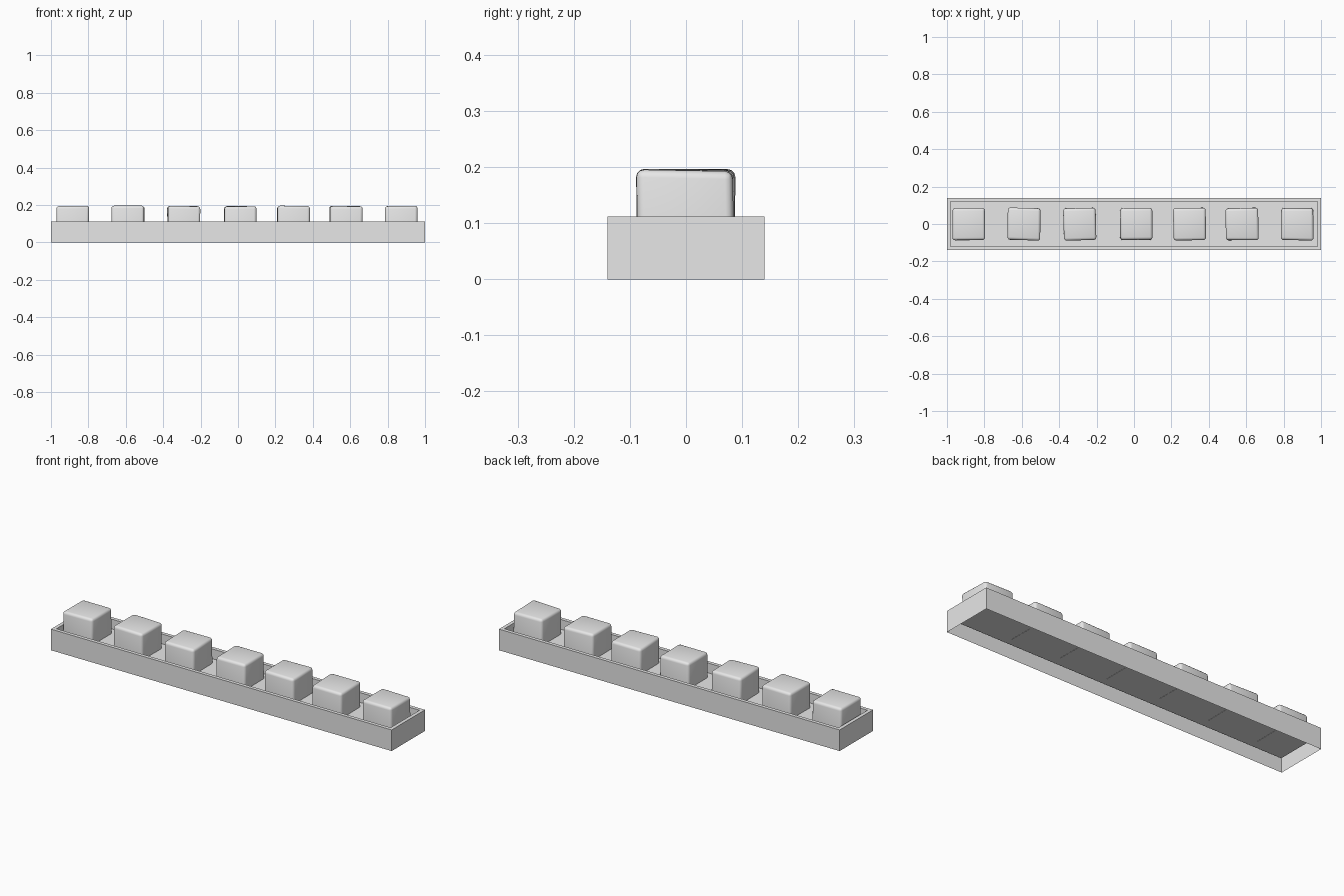
import bpy, bmesh, math, random
from mathutils import Vector

random.seed(4)

if "Cube" in bpy.data.objects:
    bpy.data.objects.remove(bpy.data.objects["Cube"], do_unlink=True)

grey = bpy.data.materials.new("plain grey")
grey.use_nodes = True
grey.diffuse_color = (0.8, 0.8, 0.8, 1)
grey.node_tree.nodes["Principled BSDF"].inputs["Base Color"].default_value = (0.8, 0.8, 0.8, 1)


def add_object(name, bm):
    mesh = bpy.data.meshes.new(name)
    bm.to_mesh(mesh)
    bm.free()
    mesh.materials.append(grey)
    obj = bpy.data.objects.new(name, mesh)
    bpy.context.collection.objects.link(obj)
    return obj


def box(size, z_low, z_high):
    bm = bmesh.new()
    bmesh.ops.create_cube(bm, size=1)
    for v in bm.verts:
        v.co = Vector((v.co.x * size[0], v.co.y * size[1], z_low if v.co.z < 0 else z_high))
    return bm


FLOOR, RIM, TOP = 0.06, 0.112, 0.195

# Planter trough: thin shell, open underneath, with a sunken bed on top
bm = box((2, 0.28), 0, RIM)
bm.faces.ensure_lookup_table()
top = max(bm.faces, key=lambda f: f.calc_center_median().z)
bottom = min(bm.faces, key=lambda f: f.calc_center_median().z)
bmesh.ops.delete(bm, geom=[bottom], context="FACES_ONLY")
bmesh.ops.inset_region(bm, faces=[top], thickness=0.027)
bed = bmesh.ops.extrude_discrete_faces(bm, faces=[top])["faces"][0]
for v in bed.verts:
    v.co.z = FLOOR
add_object("planter_trough", bm)


# Clipped hedge blocks: soft cubes, slightly uneven, each turned differently
def hedge(name, x, turns):
    bm = box((0.172, 0.172), FLOOR - 0.001, TOP)
    for v in bm.verts:
        if v.co.z > FLOOR:
            v.co.x += random.uniform(-0.003, 0.003)
            v.co.y += random.uniform(-0.003, 0.003)
            v.co.z += random.uniform(-0.003, 0.002)
    rounded = [e for e in bm.edges if max(v.co.z for v in e.verts) > FLOOR]
    bmesh.ops.bevel(bm, geom=rounded, offset=0.014, segments=3, profile=0.5, affect="EDGES")
    for f in bm.faces:
        f.smooth = f.normal.z > -0.9
    obj = add_object(name, bm)
    obj.location.x = x
    obj.rotation_euler.z = math.radians(90 * turns + random.uniform(-1, 1))


for i, x in enumerate((-0.883, -0.588, -0.29, 0.012, 0.297, 0.577, 0.873)):
    hedge(f"hedge_block_{i + 1}", x, i % 4)
